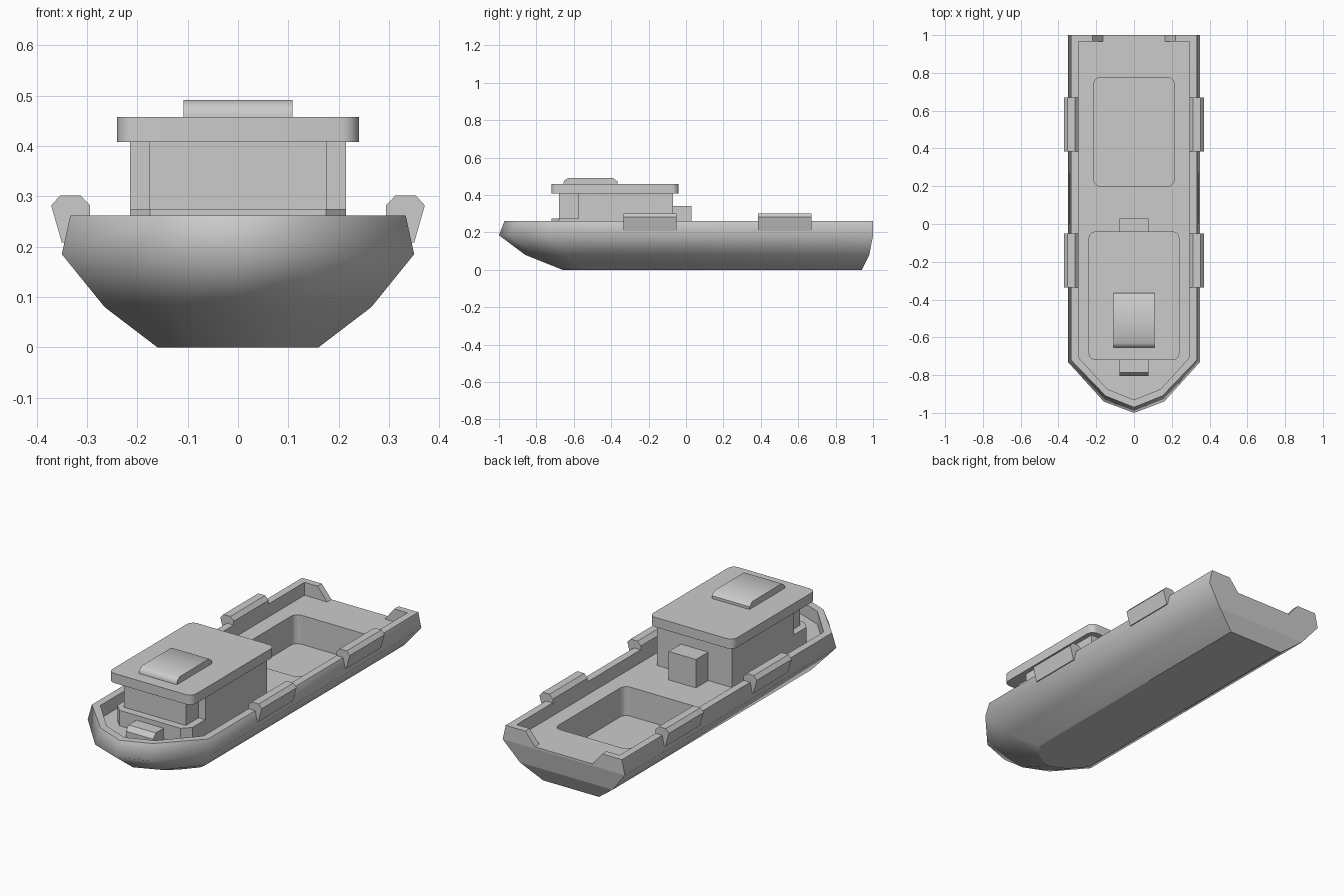
import bpy, bmesh, math

if "Cube" in bpy.data.objects:
    bpy.data.objects.remove(bpy.data.objects["Cube"])


def finish(bm, name):
    bmesh.ops.recalc_face_normals(bm, faces=bm.faces)
    me = bpy.data.meshes.new(name)
    bm.to_mesh(me)
    bm.free()
    ob = bpy.data.objects.new(name, me)
    bpy.context.collection.objects.link(ob)
    return ob


def prism(name, pts, lo, hi, axis='z'):
    """Extrude a 2D profile along z (xy points), y (xz points) or x (yz points)."""
    place = {'z': lambda a, b, t: (a, b, t),
             'y': lambda a, b, t: (a, t, b),
             'x': lambda a, b, t: (t, a, b)}[axis]
    bm = bmesh.new()
    low = [bm.verts.new(place(a, b, lo)) for a, b in pts]
    top = [bm.verts.new(place(a, b, hi)) for a, b in pts]
    bm.faces.new(low)
    bm.faces.new(top)
    n = len(pts)
    for i in range(n):
        j = (i + 1) % n
        bm.faces.new((low[i], low[j], top[j], top[i]))
    return finish(bm, name)


def box(name, hx, y0, y1, z0, z1):
    return prism(name, [(-hx, y0), (hx, y0), (hx, y1), (-hx, y1)], z0, z1)


def rounded(hx, y0, y1, r, steps=5):
    pts = []
    corners = [(hx - r, y1 - r), (-hx + r, y1 - r), (-hx + r, y0 + r), (hx - r, y0 + r)]
    for k, (cx, cy) in enumerate(corners):
        for s in range(steps + 1):
            a = math.pi / 2 * (k + s / steps)
            pts.append((cx + r * math.cos(a), cy + r * math.sin(a)))
    return pts


def mirrored(half):
    """Half outline starting at the bow centre, completed on the other side."""
    return half + [(-x, y) for x, y in reversed(half[1:])]


def cut(ob, cutter):
    m = ob.modifiers.new(cutter.name, 'BOOLEAN')
    m.operation = 'DIFFERENCE'
    m.solver = 'EXACT'
    m.object = cutter
    cutter.hide_render = True
    cutter.display_type = 'WIRE'


def smooth(ob, angle=40):
    bpy.ops.object.select_all(action='DESELECT')
    ob.select_set(True)
    bpy.context.view_layer.objects.active = ob
    bpy.ops.object.shade_smooth_by_angle(angle=math.radians(angle))


# Hull: lofted outlines, smooth sides with flat bottom and transom
layers = [
    (0.00, [(0, -0.66), (0.09, -0.62), (0.16, -0.54), (0.16, 0.94)]),
    (0.08, [(0, -0.86), (0.13, -0.805), (0.265, -0.65), (0.265, 0.98)]),
    (0.185, [(0, -1.0), (0.16, -0.94), (0.35, -0.73), (0.35, 1.0)]),
    (0.262, [(0, -0.97), (0.15, -0.91), (0.333, -0.72), (0.333, 1.0)]),
]
bm = bmesh.new()
rings = [[bm.verts.new((x, y, z)) for x, y in mirrored(half)] for z, half in layers]
n = len(rings[0])
for a, b in zip(rings, rings[1:]):
    for i in range(n):
        j = (i + 1) % n
        f = bm.faces.new((a[i], a[j], b[j], b[i]))
        f.smooth = i != 3
bm.faces.new(rings[0])
bm.faces.new(rings[-1])
hull = finish(bm, "hull")

# Deck well, cargo hold and stern gap are cut from the hull
DECK = 0.195
deck_line = [(0, -0.93), (0.14, -0.875), (0.295, -0.705), (0.295, 0.965)]
cut(hull, prism("deck_cutter", mirrored(deck_line), DECK, 0.4))
cut(hull, prism("hold_cutter", rounded(0.213, 0.2, 0.775, 0.035), 0.045, 0.3))
gap = [(-0.165, DECK), (0.165, DECK), (0.22, 0.262), (0.22, 0.3), (-0.22, 0.3), (-0.22, 0.262)]
cut(hull, prism("stern_gap_cutter", gap, 0.94, 1.1, 'y'))

# Cabin: wide main block, narrower front, low step around the front
base = DECK - 0.005
box("cabin", 0.215, -0.575, -0.07, base, 0.415)
box("cabin_front", 0.177, -0.68, -0.57, base, 0.415)
step = [(-0.215, -0.57), (-0.215, -0.68), (-0.175, -0.72),
        (0.175, -0.72), (0.215, -0.68), (0.215, -0.57)]
prism("cabin_step", step, base, 0.275)

# Roof and roof hatch
smooth(prism("roof", rounded(0.24, -0.72, -0.04, 0.035), 0.408, 0.458))
hatch = [(-0.655, 0.455), (-0.655, 0.468), (-0.648, 0.48), (-0.63, 0.491),
         (-0.39, 0.491), (-0.365, 0.472), (-0.365, 0.455)]
smooth(prism("roof_hatch", hatch, -0.108, 0.108, 'x'))

# Locker behind the cabin and winch block at the bow
box("aft_locker", 0.078, -0.075, 0.03, base, 0.342)
winch = [(-0.805, base), (-0.805, 0.225), (-0.785, 0.25), (-0.715, 0.25), (-0.715, base)]
prism("bow_winch", winch, -0.078, 0.078, 'x')

# Fenders hooked over the bulwark, two per side
fender = [(0.35, 0.208), (0.371, 0.282), (0.353, 0.302),
          (0.313, 0.302), (0.294, 0.282), (0.294, 0.258), (0.325, 0.208)]
for side, s in (("right", 1), ("left", -1)):
    for pos, y0 in (("front", -0.335), ("rear", 0.385)):
        prism(f"fender_{pos}_{side}", [(s * x, z) for x, z in fender], y0, y0 + 0.285, 'y')
